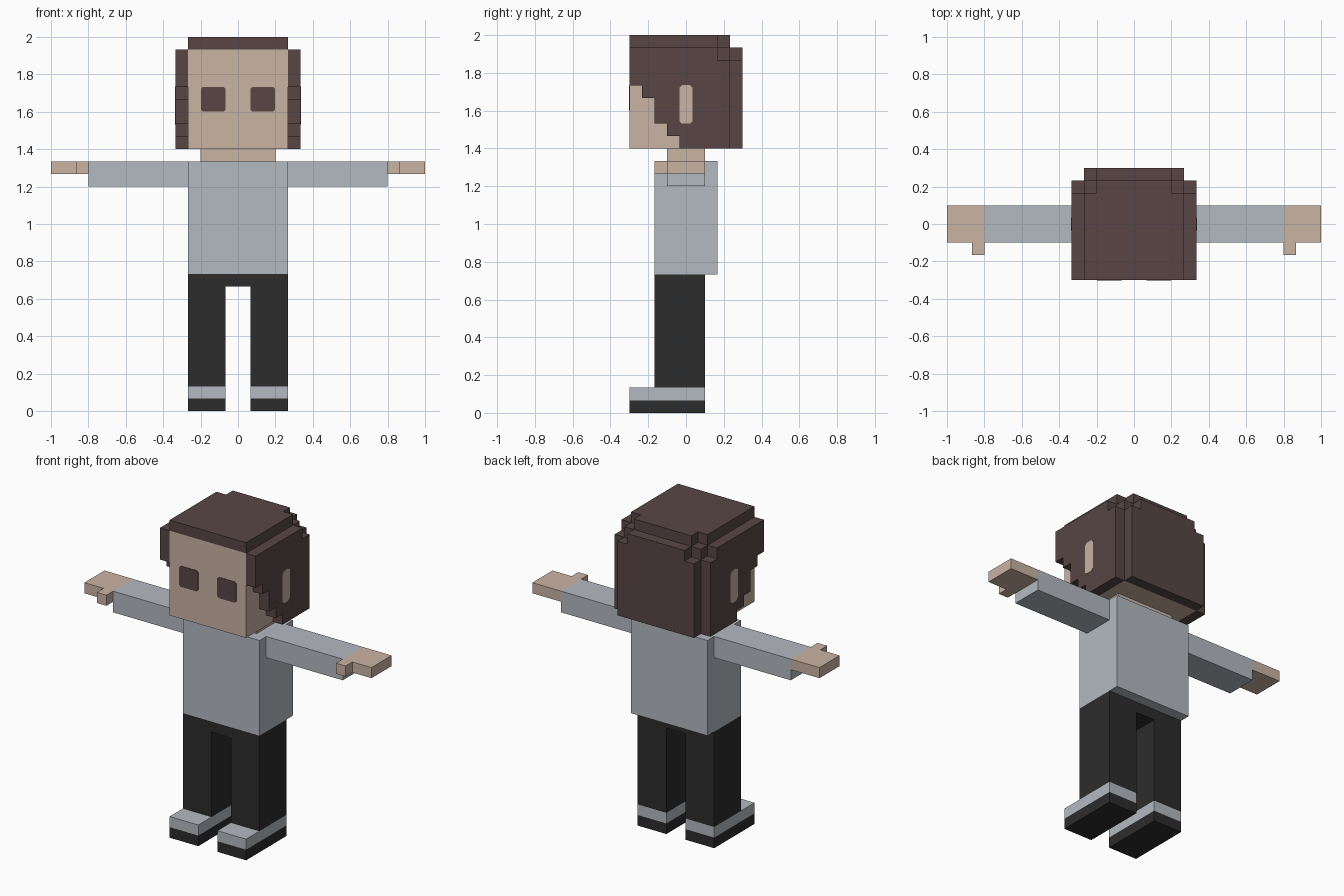
import bpy, bmesh

if "Cube" in bpy.data.objects:
    bpy.data.objects.remove(bpy.data.objects["Cube"])

U = 1 / 15  # one block of the grid


def material(name, *srgb):
    m = bpy.data.materials.new(name)
    lin = [((c / 255 + 0.055) / 1.055) ** 2.4 for c in srgb]
    m.diffuse_color = (*lin, 1)
    m.use_nodes = True
    m.node_tree.nodes["Principled BSDF"].inputs["Base Color"].default_value = m.diffuse_color
    return m


SKIN = material("skin", 202, 179, 164)
HAIR = material("dark brown", 88, 70, 69)
GREY = material("light grey", 180, 186, 193)
BLACK = material("charcoal", 44, 44, 44)


def prism(name, mat, axis, profile, lo, hi, mirror=False):
    """Extrude a profile (block units) along x (profile y,z), y (x,z) or z (x,y)."""
    place = {"x": lambda a, b, t: (t, a, b),
             "y": lambda a, b, t: (a, t, b),
             "z": lambda a, b, t: (a, b, t)}[axis]
    bm = bmesh.new()
    rings = [[bm.verts.new([c * U for c in place(a, b, t)]) for a, b in profile]
             for t in (lo, hi)]
    n = len(profile)
    for ring in rings:
        bm.faces.new(ring)
    for i in range(n):
        j = (i + 1) % n
        bm.faces.new((rings[0][i], rings[0][j], rings[1][j], rings[1][i]))
    bmesh.ops.recalc_face_normals(bm, faces=bm.faces)
    me = bpy.data.meshes.new(name)
    bm.to_mesh(me)
    bm.free()
    me.materials.append(mat)
    ob = bpy.data.objects.new(name, me)
    bpy.context.collection.objects.link(ob)
    if mirror:
        mod = ob.modifiers.new("Mirror", "MIRROR")
        mod.use_mirror_merge = False
    return ob


def rect(a0, a1, b0, b1, cut=0):
    """Rectangle, optionally with clipped corners."""
    if not cut:
        return [(a0, b0), (a1, b0), (a1, b1), (a0, b1)]
    return [(a0 + cut, b0), (a1 - cut, b0), (a1, b0 + cut), (a1, b1 - cut),
            (a1 - cut, b1), (a0 + cut, b1), (a0, b1 - cut), (a0, b0 + cut)]


def box(name, mat, x, y, z, mirror=False):
    return prism(name, mat, "z", rect(*x, *y), *z, mirror)


# Shoes and trousers
box("shoe_sole", BLACK, (1, 4), (-4.5, 1.5), (0, 1), True)
box("shoe_upper", GREY, (1, 4), (-4.5, 1.5), (1, 2), True)
prism("trousers", BLACK, "y",
      [(-4, 2), (-1, 2), (-1, 10), (1, 10), (1, 2), (4, 2), (4, 11), (-4, 11)],
      -2.5, 1.5)

# Torso, sleeves, hands with thumbs
box("torso", GREY, (-4, 4), (-2.5, 2.5), (11, 20))
box("sleeve", GREY, (4, 12), (-1.5, 1.5), (18, 20), True)
prism("hand", SKIN, "z",
      [(12, -2.5), (13, -2.5), (13, -1.5), (15, -1.5), (15, 1.5), (12, 1.5)],
      19, 20, True)

# Neck and head (upper back edge is left to the hair)
box("neck", SKIN, (-3, 3), (-1.5, 1.5), (20, 21))
prism("head", SKIN, "x",
      [(-4.5, 21), (3.5, 21), (3.5, 28), (2.5, 28), (2.5, 29), (-4.5, 29)], -4, 4)

# Hair: crown with clipped back corners
prism("hair_crown", HAIR, "z",
      [(-4, -4.5), (4, -4.5), (4, 2.5), (3, 2.5), (3, 3.5),
       (-3, 3.5), (-3, 2.5), (-4, 2.5)], 29, 30)
box("hair_back_edge", HAIR, (-4, 4), (2.5, 3.5), (28, 29))
# Back panel with stepped top corners
prism("hair_back", HAIR, "y",
      [(-4, 21), (4, 21), (4, 28), (3, 28), (3, 29), (-3, 29), (-3, 28), (-4, 28)],
      3.5, 4.5)
# Side panels with stepped front edge
prism("hair_side", HAIR, "x",
      [(-0.5, 21), (3.5, 21), (3.5, 28), (2.5, 28), (2.5, 29), (-4.5, 29),
       (-4.5, 26), (-3.5, 26), (-3.5, 25), (-2.5, 25), (-2.5, 23),
       (-1.5, 23), (-1.5, 22), (-0.5, 22)], 4, 5, True)

# Painted ears and eyes as thin plates
prism("ear", SKIN, "x", rect(-0.53, 0.53, 22.97, 26.03, 0.22), 5, 5.04, True)
prism("eye", HAIR, "y", rect(1, 2.97, 24.03, 26, 0.15), -4.54, -4.5, True)
